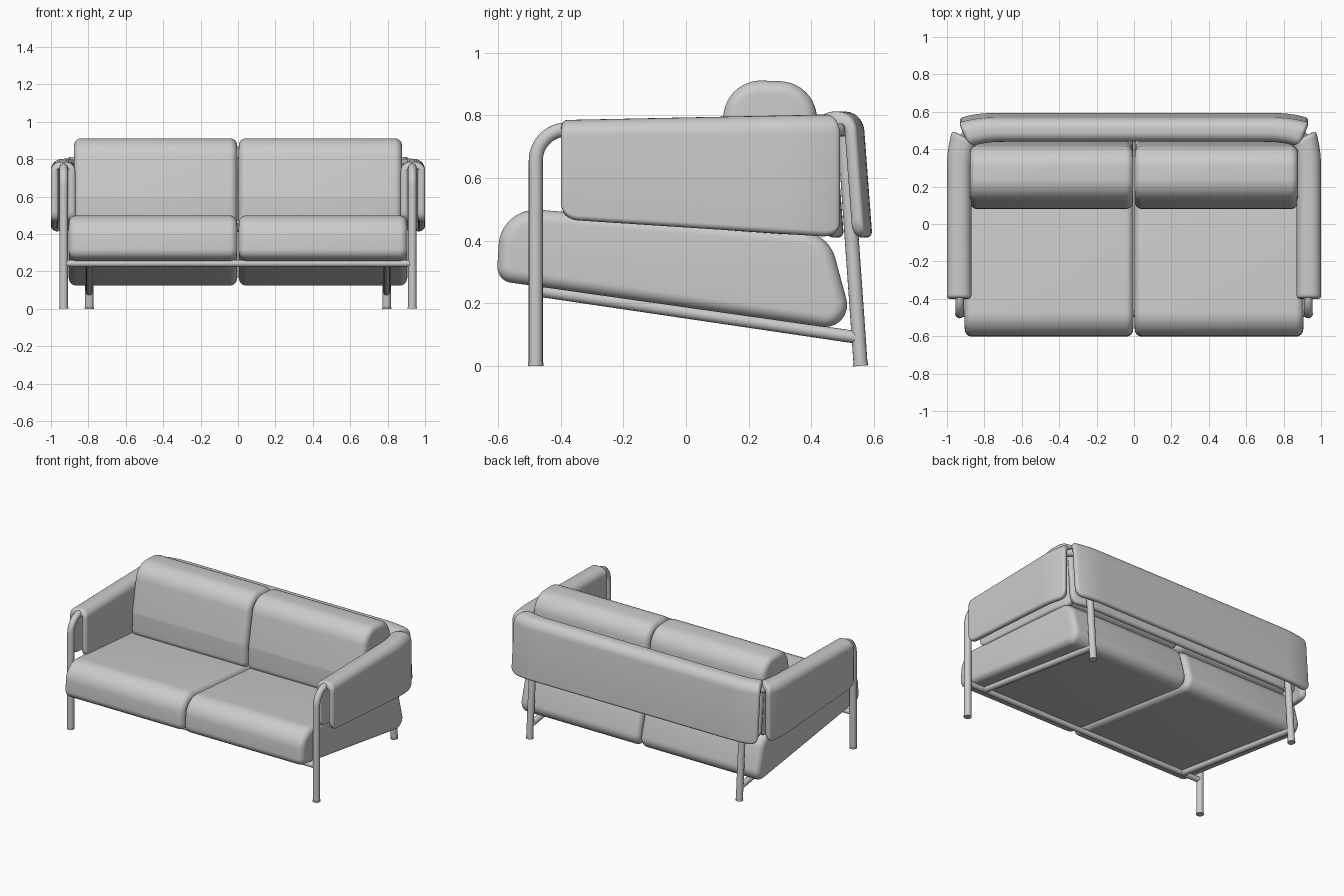
import bpy, bmesh, math
from mathutils import Vector

if "Cube" in bpy.data.objects:
    bpy.data.objects.remove(bpy.data.objects["Cube"])


def fillet(pts, radii, closed=True, n=8):
    """Round the corners of a path with arcs."""
    P = [Vector(p) for p in pts]
    out = []
    for i, p in enumerate(P):
        r = radii[i]
        if not r or (not closed and i in (0, len(P) - 1)):
            out.append(p)
            continue
        d1 = (P[i - 1] - p).normalized()
        d2 = (P[(i + 1) % len(P)] - p).normalized()
        h = d1.angle(d2) / 2
        t = r / math.tan(h)
        c = p + (d1 + d2).normalized() * (r / math.sin(h))
        a, b = (p + d1 * t - c).normalized(), (p + d2 * t - c).normalized()
        out += [c + a.slerp(b, k / n).normalized() * r for k in range(n + 1)]
    return out


def inward(prof):
    """Inward normals of a closed outline lying in the yz plane."""
    m = len(prof)
    area = sum(prof[i - 1].y * prof[i].z - prof[i].y * prof[i - 1].z for i in range(m))
    s = 1 if area > 0 else -1
    res = []
    for i in range(m):
        t = (prof[(i + 1) % m] - prof[i - 1]).normalized()
        res.append(Vector((0, -t.z, t.y)) * s)
    return res


def loft(name, rings):
    bm = bmesh.new()
    vs = [[bm.verts.new(p) for p in ring] for ring in rings]
    m = len(vs[0])
    for a, b in zip(vs, vs[1:]):
        for i in range(m):
            j = (i + 1) % m
            bm.faces.new((a[i], a[j], b[j], b[i]))
    bm.faces.new(vs[0])
    bm.faces.new(vs[-1])
    bmesh.ops.recalc_face_normals(bm, faces=bm.faces)
    me = bpy.data.meshes.new(name)
    bm.to_mesh(me)
    bm.free()
    ob = bpy.data.objects.new(name, me)
    bpy.context.collection.objects.link(ob)
    smooth(ob)
    return ob


def smooth(ob):
    bpy.ops.object.select_all(action='DESELECT')
    ob.select_set(True)
    bpy.context.view_layer.objects.active = ob
    bpy.ops.object.shade_smooth_by_angle(angle=math.radians(40))


def rounding(e, r):
    """Depth cut away by a quarter round at distance e from an end."""
    return r - math.sqrt(max(0, r * r - (r - e) ** 2)) if e < r else 0


def cushion(name, pts, radii, x0, x1, r):
    prof = fillet([(0, y, z) for y, z in pts], radii, n=10)
    nor = inward(prof)
    q = [r * (1 - math.cos(k * math.pi / 16)) for k in range(9)]
    rings = []
    for x, e in [(x0 + e, e) for e in q] + [(x1 - e, e) for e in reversed(q)]:
        d = rounding(e, r)
        rings.append([p + n * d + Vector((x, 0, 0)) for p, n in zip(prof, nor)])
    loft(name, rings)


def pad(name, s0, s1, k0, k1, top, bottom, bend0, place):
    """Upholstered pad folded over a tube: inverted U lofted along s."""
    H, w, g = 0.36, 0.065, 0.026
    uv = [(-w, 0), (-w, H), (w, H), (w, 0), (g, 0), (g, H - .03), (-g, H - .03), (-g, 0)]
    prof = fillet([(0, u, v) for u, v in uv], [.018, .055, .055, .018, .018, .02, .02, .018])
    nor = inward(prof)
    L = s1 - s0
    ends = [0, .001, .003, .006, .01, .016, .024, .034, .05, .08, .12, .16, .2]
    stations = ends + [L / 2] + [L - e for e in reversed(ends)]
    rings = []
    for d in stations:
        e, f = min(d, L - d), d / L
        inset = rounding(e, .016)
        lo = bottom[0] + f * (bottom[1] - bottom[0]) + rounding(e, .05)
        hi = top[0] + f * (top[1] - top[0]) - rounding(e, .022)
        near = min(d, L - d) if bend0 else L - d
        bend = -.028 * max(0, 1 - near / .18) ** 2
        ring = []
        for p, n in zip(prof, nor):
            c = p + n * inset
            a, b = s0 + k0 * c.y, s1 + k1 * c.y
            ring.append(place(a + f * (b - a), c.y + bend, lo + c.z / H * (hi - lo)))
        rings.append(ring)
    loft(name, rings)


def tube(name, pts, radius, bend=0):
    path = fillet(pts, [bend] * len(pts), closed=False, n=12)
    cu = bpy.data.curves.new(name, 'CURVE')
    cu.dimensions = '3D'
    cu.bevel_depth = radius
    cu.bevel_resolution = 6
    cu.use_fill_caps = True
    sp = cu.splines.new('POLY')
    sp.points.add(len(path) - 1)
    for q, p in zip(sp.points, path):
        q.co = (*p, 1)
    ob = bpy.data.objects.new(name, cu)
    bpy.context.collection.objects.link(ob)
    bpy.ops.object.select_all(action='DESELECT')
    ob.select_set(True)
    bpy.context.view_layer.objects.active = ob
    bpy.ops.object.convert(target='MESH')
    smooth(bpy.context.object)


# Seat and back cushions, one pair per side
seat = [(-.605, .272), (-.592, .508), (.455, .425), (.54, .11)]
back = [(.078, .43), (.082, .60), (.14, .915), (.41, .905), (.445, .43)]
for side, x0, x1 in (("left", -1, 0), ("right", 0, 1)):
    g0, g1 = (0, -.004) if x0 else (.004, 0)
    cushion(side + "_seat_cushion", seat, [.05, .12, .12, .07],
            x0 * .905 + g0, x1 * .905 + g1, .04)
    cushion(side + "_back_cushion", back, [.05, .08, .12, .12, .05],
            x0 * .877 + g0, x1 * .877 + g1, .04)

# Folded arm pads and back pad, mitred where they meet
for side, sx in (("left", -1), ("right", 1)):
    pad(side + "_arm_pad", -.40, .468, 0, .46, (.785, .803), (.468, .41), False,
        lambda s, u, z, sx=sx: Vector((sx * (.935 + u), s, z)))
pad("back_pad", -.91, .91, -.4, .4, (.812, .812), (.41, .41), True,
    lambda s, u, z: Vector((s, .503 + u + (.775 - z) * .075, z)))

# Tubular frame: front legs, arms and back rail in one bent tube
X, Y, Z = .932, -.48, .755
tube("bent_frame", [(-X, Y, 0), (-X, Y, Z), (-X, .503, Z),
                    (X, .503, Z), (X, Y, Z), (X, Y, 0)], .0225, .1)
tube("front_rail", [(-X, Y, .242), (X, Y, .242)], .018)
for side, sx in (("left", -1), ("right", 1)):
    x = sx * .795
    tube(side + "_rear_leg", [(x, .558, 0), (x, .505, Z)], .0225)
    tube(side + "_side_rail", [(x, Y, .242), (x, .55, .09)], .02)
    tube(side + "_front_foot", [(sx * X, Y, 0), (sx * X, Y, .01)], .0245)
    tube(side + "_rear_foot", [(x, .558, 0), (x, .557, .01)], .0245)
